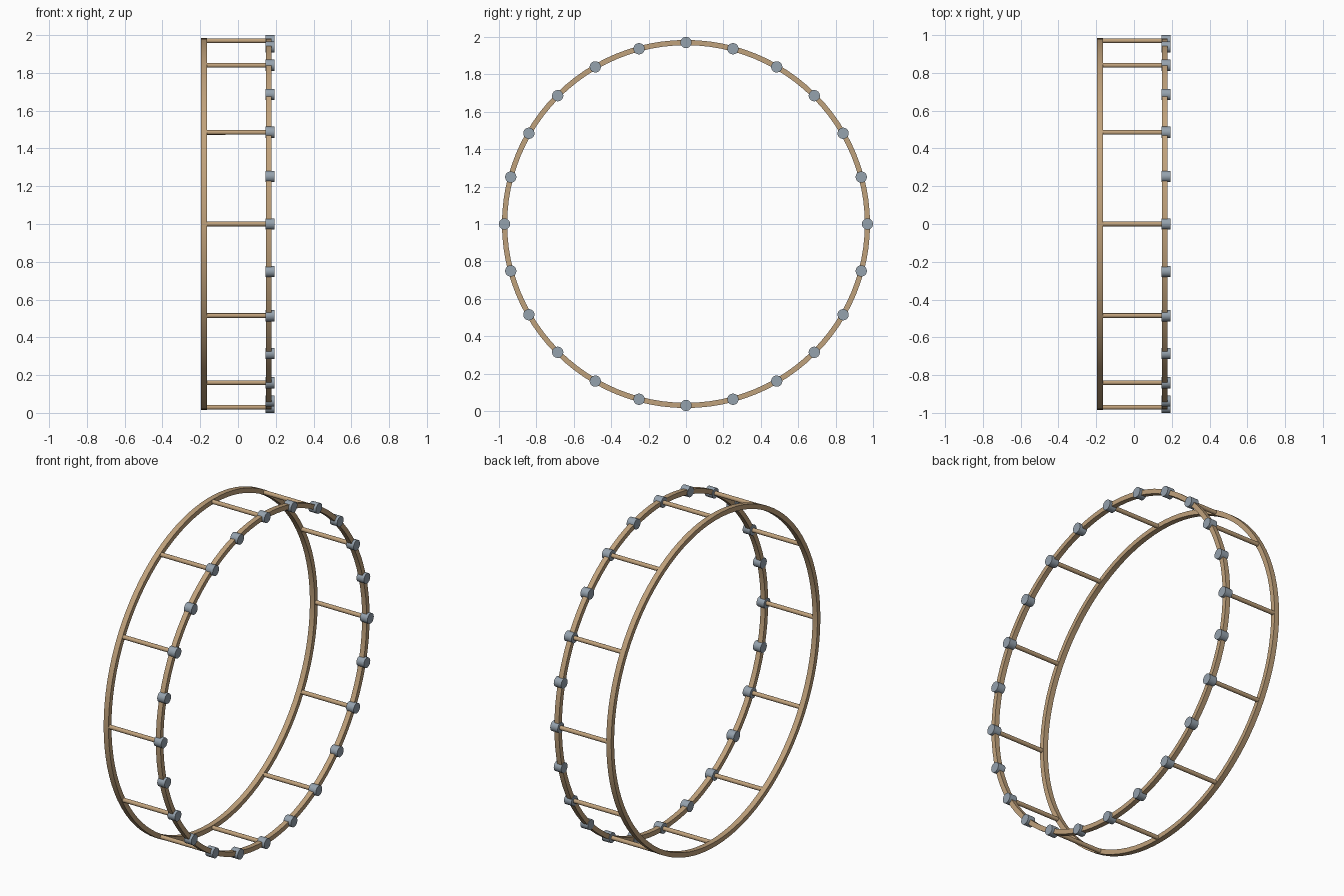
import bpy, bmesh, math
from mathutils import Matrix, Vector

cube = bpy.data.objects.get("Cube")
if cube:
    bpy.data.objects.remove(cube, do_unlink=True)

RADIUS = 0.97
CENTRE = Vector((0, 0, 1))


def material(name, rgb):
    mat = bpy.data.materials.new(name)
    mat.use_nodes = True
    mat.diffuse_color = (*rgb, 1)
    mat.node_tree.nodes["Principled BSDF"].inputs["Base Color"].default_value = (*rgb, 1)
    return mat


wood = material("tan wood", (0.53, 0.36, 0.20))
steel = material("blue grey steel", (0.30, 0.36, 0.42))


def finish(bm, name, mat):
    bmesh.ops.recalc_face_normals(bm, faces=bm.faces)
    mesh = bpy.data.meshes.new(name)
    bm.to_mesh(mesh)
    bm.free()
    mesh.materials.append(mat)
    obj = bpy.data.objects.new(name, mesh)
    bpy.context.collection.objects.link(obj)
    bpy.ops.object.select_all(action='DESELECT')
    bpy.context.view_layer.objects.active = obj
    obj.select_set(True)
    bpy.ops.object.shade_smooth_by_angle(angle=math.radians(30))
    return obj


def hoop(name, x, width, depth, steps=96):
    """Square-section ring around the x axis."""
    bm = bmesh.new()
    section = [(-1, -1), (1, -1), (1, 1), (-1, 1)]
    rows = []
    for i in range(steps):
        a = math.tau * i / steps
        rows.append([bm.verts.new(CENTRE + Vector((
            x + u * width / 2,
            (RADIUS + v * depth / 2) * math.sin(a),
            (RADIUS + v * depth / 2) * math.cos(a)))) for u, v in section])
    for i in range(steps):
        a, b = rows[i], rows[(i + 1) % steps]
        for j in range(4):
            k = (j + 1) % 4
            bm.faces.new((a[j], a[k], b[k], b[j]))
    return finish(bm, name, wood)


def cylinders(name, count, x0, x1, radius, mat, sides):
    """Evenly spaced cylinders lying along x around the hoop."""
    bm = bmesh.new()
    for i in range(count):
        a = math.tau * i / count
        spot = CENTRE + Vector(((x0 + x1) / 2, RADIUS * math.sin(a), RADIUS * math.cos(a)))
        bmesh.ops.create_cone(
            bm, cap_ends=True, segments=sides, radius1=radius, radius2=radius, depth=x1 - x0,
            matrix=Matrix.Translation(spot) @ Matrix.Rotation(math.pi / 2, 4, 'Y'))
    return finish(bm, name, mat)


# Plain hoop on one side, jointed hoop on the other
hoop("plain_hoop", -0.18, 0.032, 0.028)
hoop("jointed_hoop", 0.163, 0.03, 0.028)

# Cross bars between hoops, and round joints along the jointed hoop
cylinders("cross_bars", 12, -0.18, 0.16, 0.0125, wood, 24)
cylinders("joints", 24, 0.145, 0.194, 0.03, steel, 32)
